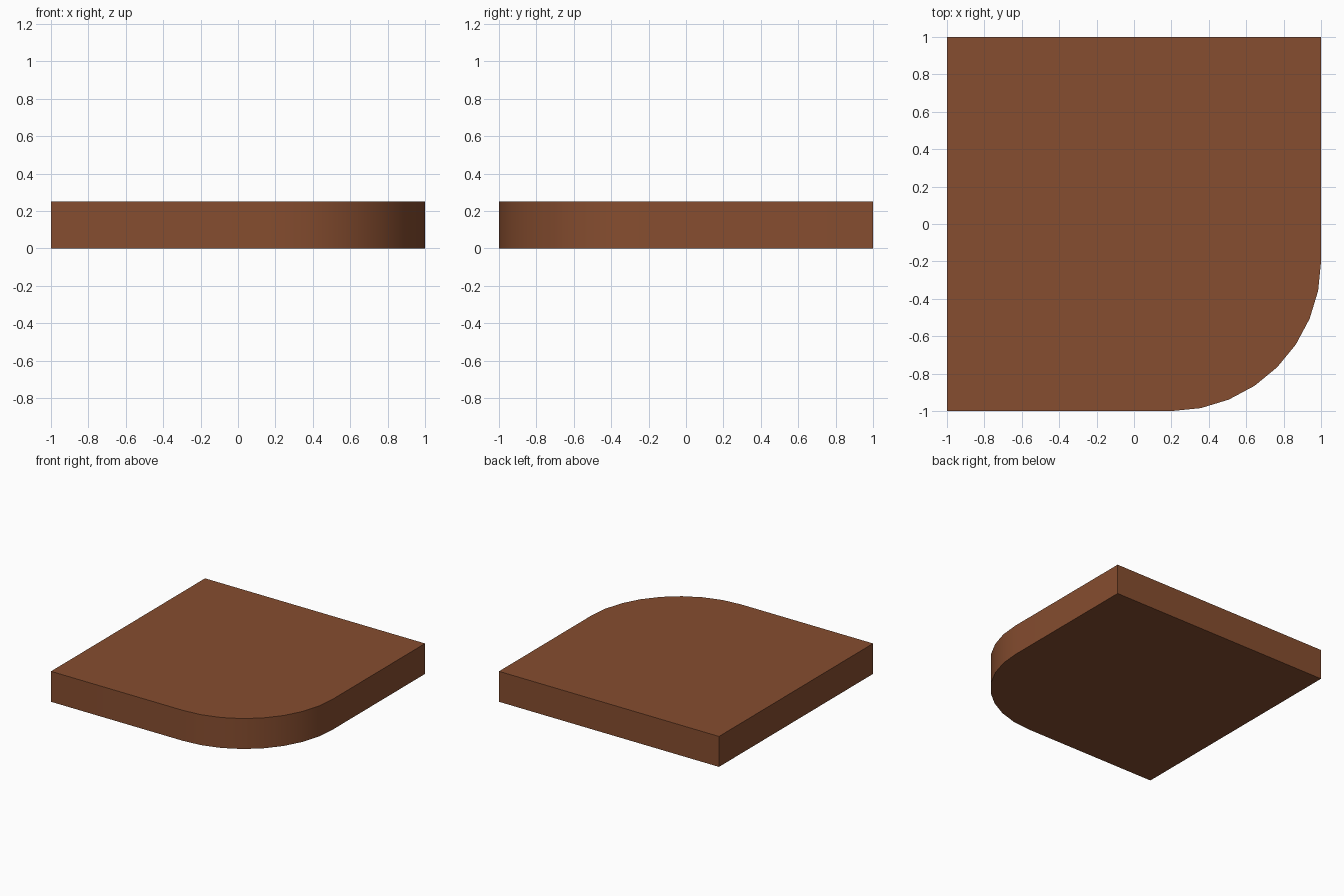
import bpy, bmesh, math

if "Cube" in bpy.data.objects:
    bpy.data.objects.remove(bpy.data.objects["Cube"])

brown = bpy.data.materials.new("warm brown")
brown.diffuse_color = (0.24, 0.075, 0.029, 1)
brown.use_nodes = True
brown.node_tree.nodes["Principled BSDF"].inputs["Base Color"].default_value = brown.diffuse_color

HEIGHT = 0.25
RADIUS = 0.8
SEGMENTS = 8


def outline(half):
    """Square of the given half width with its front right corner rounded."""
    pts = [(-half, half), (-half, -half)]
    c = half - RADIUS
    for i in range(SEGMENTS + 1):
        a = math.radians(-90 + 90 * i / SEGMENTS)
        pts.append((c + RADIUS * math.cos(a), -c + RADIUS * math.sin(a)))
    pts.append((half, half))
    return pts


bm = bmesh.new()


def ring(half, z):
    return [bm.verts.new((x, y, z)) for x, y in outline(half)]


def bridge(a, b):
    n = len(a)
    for i in range(n):
        j = (i + 1) % n
        bm.faces.new((a[i], a[j], b[j], b[i]))


# slab: flat underside, upright sides, top border and inner panel
bottom = ring(1.0, 0)
top = ring(1.0, HEIGHT)
panel = ring(0.89, HEIGHT)
bm.faces.new(bottom[::-1])
bridge(bottom, top)
bridge(top, panel)
bm.faces.new(panel)
bmesh.ops.recalc_face_normals(bm, faces=bm.faces)

mesh = bpy.data.meshes.new("rounded_corner_slab")
bm.to_mesh(mesh)
bm.free()
mesh.materials.append(brown)
slab = bpy.data.objects.new("rounded_corner_slab", mesh)
bpy.context.collection.objects.link(slab)

# smooth the rounded corner, keep the rims sharp
bpy.context.view_layer.objects.active = slab
slab.select_set(True)
bpy.ops.object.shade_smooth_by_angle(angle=math.radians(30))
